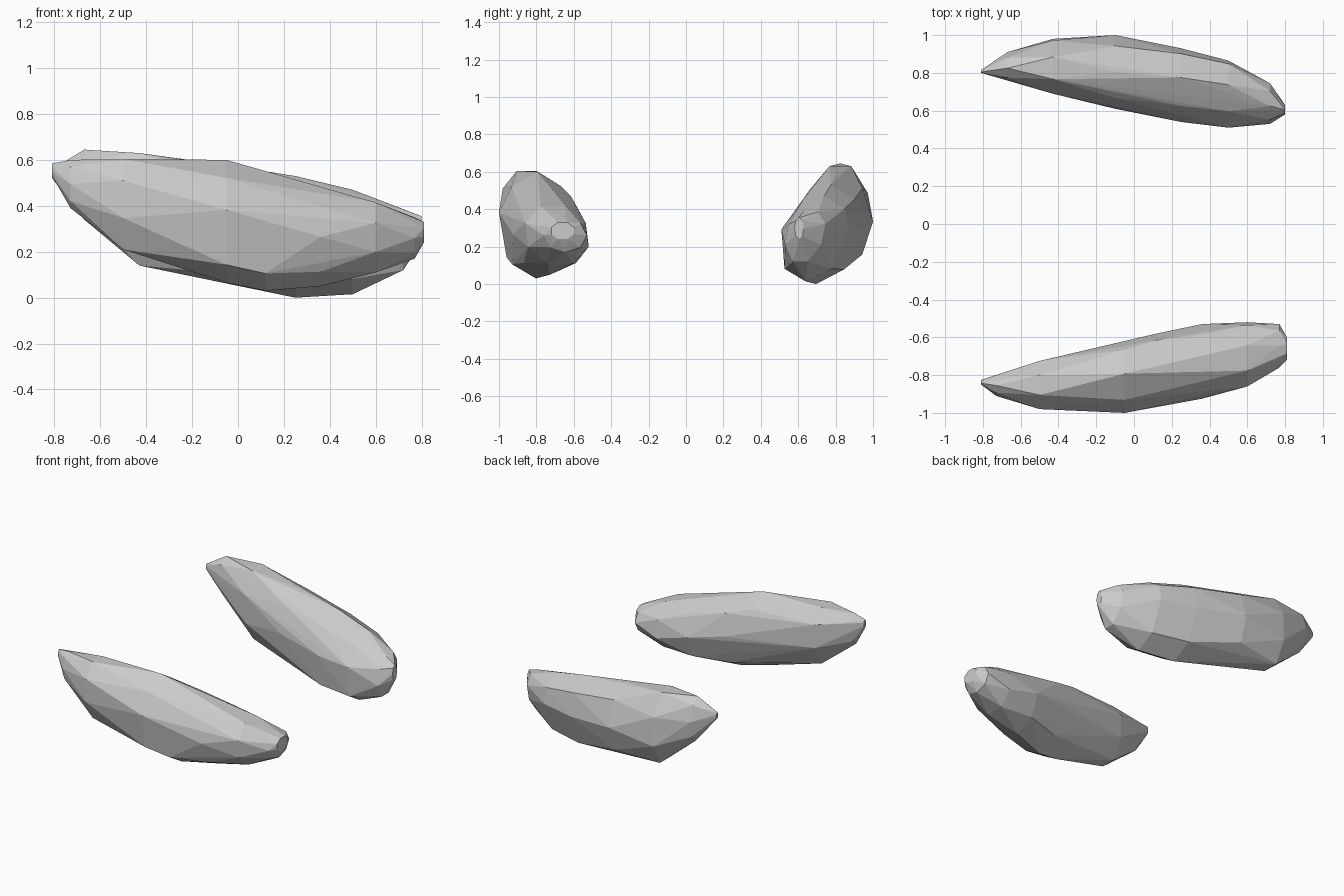
import bpy, bmesh, math

if "Cube" in bpy.data.objects:
    bpy.data.objects.remove(bpy.data.objects["Cube"])

SIDES = 8


def fit(values, lo, hi):
    a, b = min(values), max(values)
    return [lo + (v - a) / (b - a) * (hi - lo) for v in values]


def rock(name, stations):
    """Faceted rock: octagonal sections along x, wrapped in a hull.
    Station = x, y min, y max, z min, z max, sideways lean of the top,
    lift of the widest level, half-step twist (0 or 1)."""
    bm = bmesh.new()
    for x, y0, y1, z0, z1, lean, lift, twist in stations:
        angles = [2 * math.pi * (k + 0.5 * twist) / SIDES for k in range(SIDES)]
        half = (y1 - y0) / 2
        ys = fit([half * math.cos(a) + lean * math.sin(a) for a in angles], y0, y1)
        zs = fit([math.sin(a) for a in angles], z0, z1)
        for a, y, z in zip(angles, ys, zs):
            bm.verts.new((x, y, z + lift * max(0, math.cos(2 * a))))
    bmesh.ops.convex_hull(bm, input=bm.verts[:])
    loose = [v for v in bm.verts if not v.link_faces]
    bmesh.ops.delete(bm, geom=loose, context='VERTS')
    bmesh.ops.recalc_face_normals(bm, faces=bm.faces[:])
    mesh = bpy.data.meshes.new(name)
    bm.to_mesh(mesh)
    bm.free()
    obj = bpy.data.objects.new(name, mesh)
    bpy.context.collection.objects.link(obj)
    return obj


# Rock on the far side
rock("back_rock", [
    (-0.81, 0.80, 0.815, 0.52, 0.56, 0.0, 0, 1),
    (-0.67, 0.76, 0.91, 0.34, 0.645, -0.01, 0, 0),
    (-0.43, 0.69, 0.98, 0.14, 0.63, -0.01, 0, 1),
    (-0.10, 0.61, 1.00, 0.085, 0.585, 0.0, 0, 0),
    (0.25, 0.54, 0.93, 0.00, 0.53, 0.04, 0.03, 0),
    (0.50, 0.51, 0.865, 0.015, 0.47, 0.05, 0.05, 0),
    (0.72, 0.53, 0.745, 0.12, 0.385, 0.03, 0.02, 1),
    (0.80, 0.58, 0.63, 0.24, 0.355, 0.0, 0, 0),
])

# Rock on the near side
rock("front_rock", [
    (-0.81, -0.85, -0.825, 0.53, 0.585, 0.0, 0, 1),
    (-0.73, -0.91, -0.80, 0.39, 0.60, 0.0, 0, 0),
    (-0.50, -0.98, -0.725, 0.21, 0.605, 0.0, 0.03, 1),
    (-0.05, -1.00, -0.625, 0.065, 0.60, 0.02, 0.05, 0),
    (0.12, -0.965, -0.58, 0.03, 0.545, 0.03, 0.03, 0),
    (0.36, -0.925, -0.53, 0.05, 0.48, 0.0, 0, 0),
    (0.60, -0.86, -0.52, 0.11, 0.415, -0.02, 0, 1),
    (0.77, -0.76, -0.53, 0.17, 0.35, 0.0, 0, 0),
    (0.81, -0.72, -0.60, 0.24, 0.33, 0.0, 0, 1),
])
